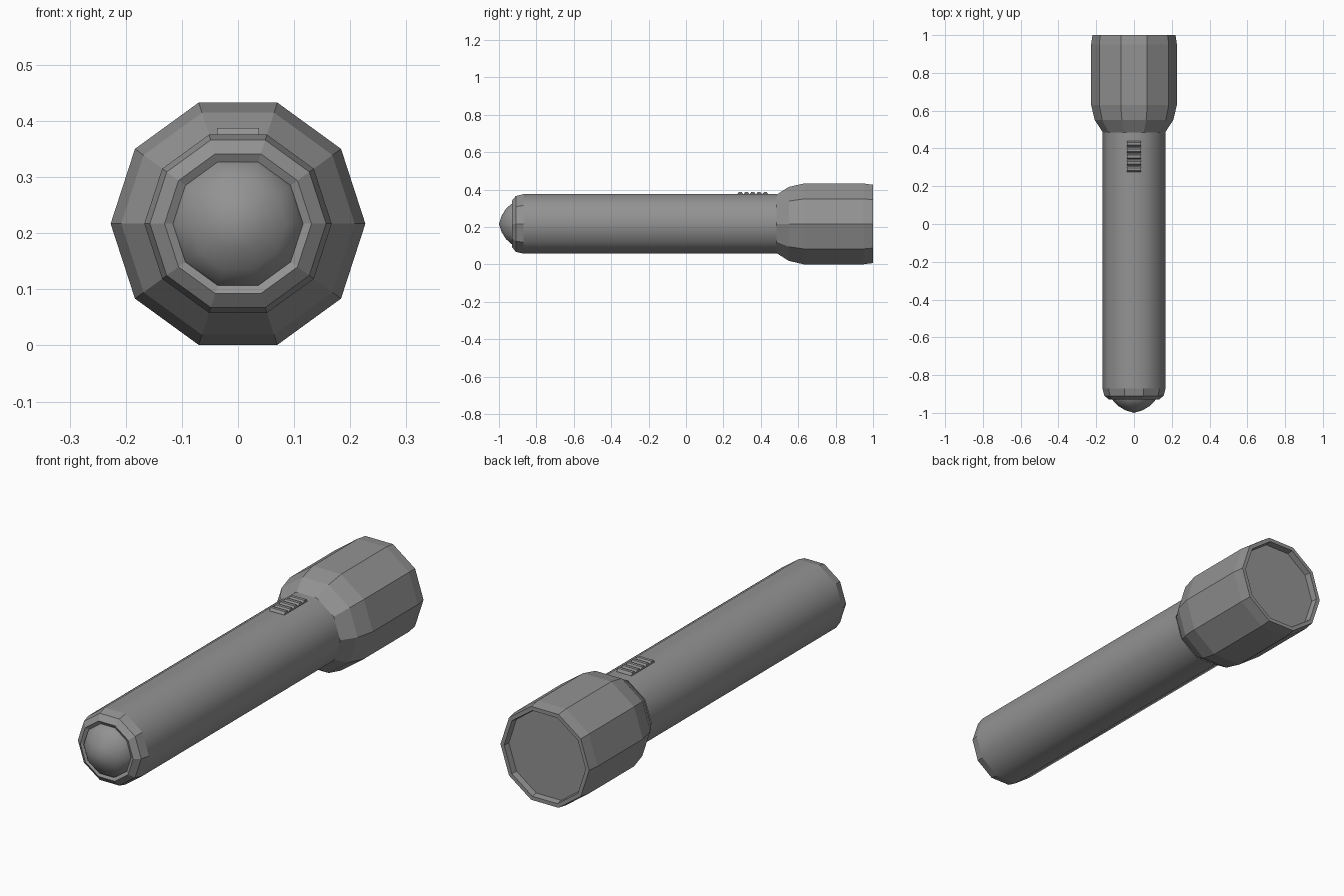
import bpy, bmesh
from math import sin, cos, tau

if "Cube" in bpy.data.objects:
    bpy.data.objects.remove(bpy.data.objects["Cube"])

SIDES = 10
AXIS_Z = 0.217

# Dark grey casing
casing = bpy.data.materials.new("dark_grey")
casing.diffuse_color = (0.29, 0.29, 0.29, 1)
casing.use_nodes = True
casing.node_tree.nodes["Principled BSDF"].inputs["Base Color"].default_value = casing.diffuse_color


def make_object(name, bm, smooth=False):
    bmesh.ops.recalc_face_normals(bm, faces=bm.faces)
    for f in bm.faces:
        f.smooth = smooth
    mesh = bpy.data.meshes.new(name)
    bm.to_mesh(mesh)
    bm.free()
    mesh.materials.append(casing)
    obj = bpy.data.objects.new(name, mesh)
    bpy.context.collection.objects.link(obj)
    return obj


def lathe(name, profile, smooth=False, cap_end=False):
    """Turn (y, radius) points around the torch axis; radius 0 makes a tip."""
    bm = bmesh.new()
    rings = []
    for y, r in profile:
        if r == 0:
            rings.append([bm.verts.new((0, y, AXIS_Z))] * SIDES)
        else:
            rings.append([bm.verts.new((r * cos(tau * i / SIDES), y,
                                        AXIS_Z + r * sin(tau * i / SIDES)))
                          for i in range(SIDES)])
    for a, b in zip(rings, rings[1:]):
        for i in range(SIDES):
            j = (i + 1) % SIDES
            bm.faces.new(dict.fromkeys((a[i], a[j], b[j], b[i])))
    if cap_end:
        bm.faces.new(rings[-1])
    return make_object(name, bm, smooth)


# Smooth handle tube
lathe("handle", [(-0.87, 0.167), (0.485, 0.167)], smooth=True)

# Bevelled tail cap with a small step round the button
lathe("tail_cap", [(-0.87, 0.167), (-0.91, 0.157), (-0.93, 0.131),
                   (-0.93, 0.131), (-0.922, 0.116)])

# Domed rubber tail button
lathe("tail_button", [(-0.922, 0.116), (-0.934, 0.112), (-0.962, 0.086),
                      (-0.986, 0.046), (-1.0, 0)], smooth=True)

# Flared faceted head with an inset rim
lathe("head", [(0.485, 0.165), (0.55, 0.208), (0.63, 0.227), (0.95, 0.227),
               (1.0, 0.22), (1.0, 0.202), (0.972, 0.198)])

# Flat lens closing the recess
lathe("lens", [(0.967, 0.198), (0.972, 0.198)], cap_end=True)

# Ridged slide switch: one stepped profile extruded across x
outline = [(0.275, 0.37)]
for k in range(5):
    y = 0.290 + 0.0335 * k
    outline += [(y - 0.014, 0.378), (y - 0.007, 0.388),
                (y + 0.007, 0.388), (y + 0.014, 0.378)]
outline.append((0.439, 0.37))
bm = bmesh.new()
side = bm.faces.new([bm.verts.new((-0.037, y, z)) for y, z in outline])
swept = bmesh.ops.extrude_face_region(bm, geom=[side], use_keep_orig=True)
moved = [g for g in swept["geom"] if isinstance(g, bmesh.types.BMVert)]
bmesh.ops.translate(bm, verts=moved, vec=(0.074, 0, 0))
make_object("slide_switch", bm)
